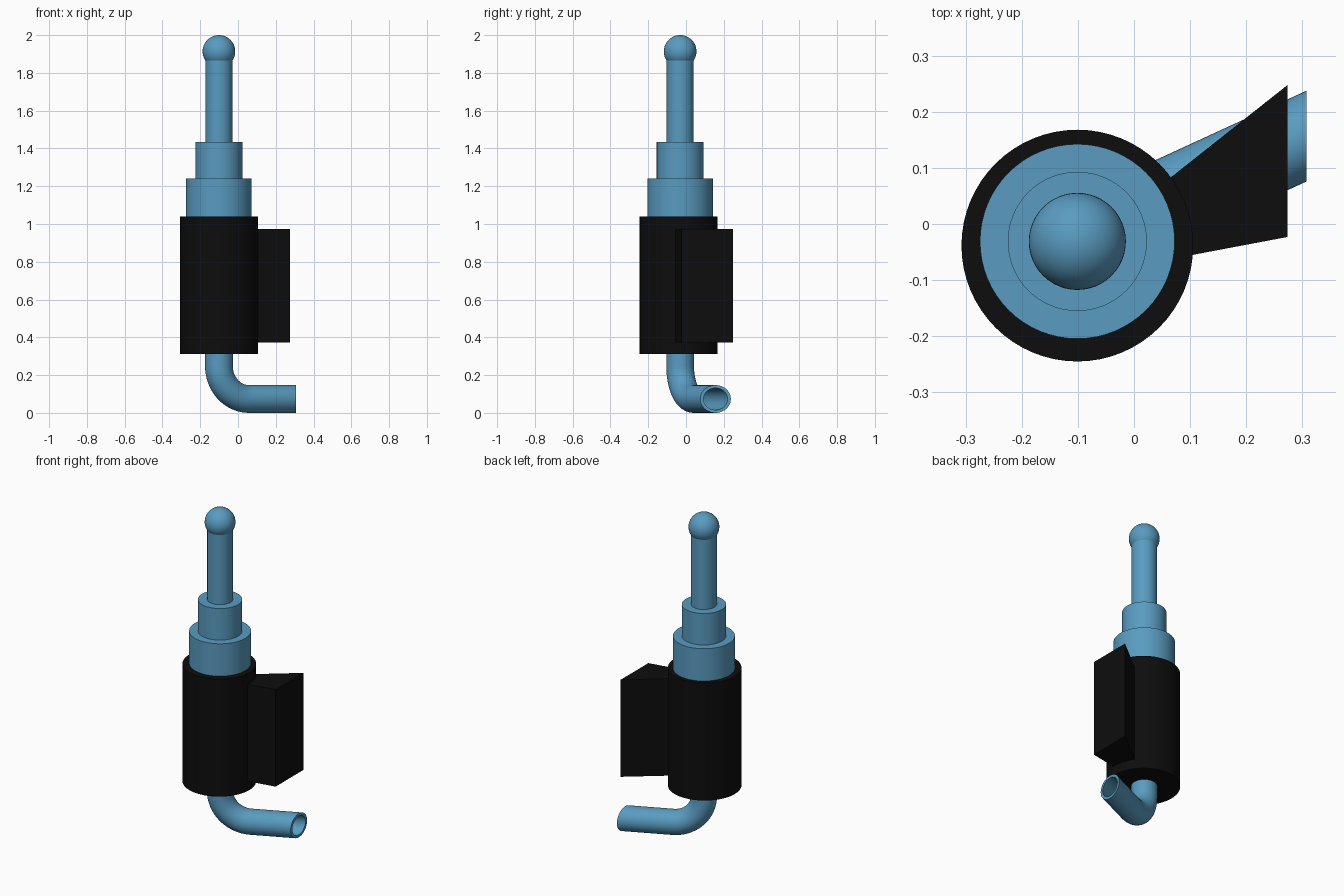
import bpy, bmesh, math
from mathutils import Vector

if "Cube" in bpy.data.objects:
    bpy.data.objects.remove(bpy.data.objects["Cube"])

AX, AY = -0.101, -0.031          # main vertical axis


def material(name, rgb):
    m = bpy.data.materials.new(name)
    m.diffuse_color = (*rgb, 1)
    m.use_nodes = True
    m.node_tree.nodes["Principled BSDF"].inputs["Base Color"].default_value = m.diffuse_color
    return m


BLUE = material("blue", (0.10, 0.33, 0.53))
BLACK = material("black", (0.004, 0.004, 0.004))


def finish(ob, name, mat, smooth=True):
    ob.name = name
    ob.data.materials.append(mat)
    if smooth:
        bpy.ops.object.select_all(action='DESELECT')
        ob.select_set(True)
        bpy.context.view_layer.objects.active = ob
        bpy.ops.object.shade_smooth_by_angle(angle=math.radians(35))


def from_bmesh(bm, name, mat, smooth=True):
    bmesh.ops.recalc_face_normals(bm, faces=bm.faces[:])
    me = bpy.data.meshes.new(name)
    bm.to_mesh(me)
    bm.free()
    ob = bpy.data.objects.new(name, me)
    bpy.context.collection.objects.link(ob)
    finish(ob, name, mat, smooth)


def cylinder(name, r, z0, z1, mat, y=AY):
    bpy.ops.mesh.primitive_cylinder_add(vertices=64, radius=r, depth=z1 - z0,
                                        location=(AX, y, (z0 + z1) / 2))
    finish(bpy.context.object, name, mat)


# Stepped body
cylinder("outer_sleeve", 0.2065, 0.313, 1.04, BLACK, y=-0.0385)
cylinder("lower_collar", 0.1735, 0.95, 1.24, BLUE)
cylinder("upper_collar", 0.124, 1.15, 1.435, BLUE)
cylinder("rod", 0.072, 1.35, 1.885, BLUE)

# Ball tip
bpy.ops.mesh.primitive_uv_sphere_add(segments=48, ring_count=24, radius=0.0865,
                                     location=(AX, AY, 1.9135))
finish(bpy.context.object, "ball_tip", BLUE)

# Flared side block, its narrow end buried in the sleeve
bm = bmesh.new()
outline = [(0.274, 0.248), (0.02, 0.047), (0.02, -0.071), (0.274, -0.023)]
base = bm.faces.new([bm.verts.new((x, y, 0.373)) for x, y in outline])
ext = bmesh.ops.extrude_face_region(bm, geom=[base])
top = [v for v in ext["geom"] if isinstance(v, bmesh.types.BMVert)]
bmesh.ops.translate(bm, verts=top, vec=(0, 0, 0.6))
from_bmesh(bm, "side_block", BLACK, smooth=False)

# Hollow elbow pipe: down, around a quarter bend, then straight out
R_OUT, R_IN, BEND, ZC, END_X = 0.0735, 0.058, 0.175, 0.0735, 0.307
out = Vector((0.407, 0.187, 0)).normalized()
side = Vector((-out.y, out.x, 0))
up = Vector((0, 0, 1))
corner = Vector((AX, AY, ZC + BEND)) + out * BEND
stations = [(Vector((AX, AY, 0.6)), 0.0)]
for i in range(17):
    a = math.pi / 2 * i / 16
    stations.append((corner - out * BEND * math.cos(a) - up * BEND * math.sin(a), a))
stations.append((Vector((AX, AY, ZC)) + out * ((END_X - AX) / out.x), math.pi / 2))

N = 48
bm = bmesh.new()


def tube(radius):
    rings = []
    for k, (p, a) in enumerate(stations):
        radial = out * math.cos(a) + up * math.sin(a)
        ring = []
        for j in range(N):
            t = 2 * math.pi * j / N
            q = p + (radial * math.cos(t) + side * math.sin(t)) * radius
            if k == len(stations) - 1:       # mouth is cut square to x
                q += out * ((END_X - q.x) / out.x)
            ring.append(bm.verts.new(q))
        rings.append(ring)
    for r0, r1 in zip(rings, rings[1:]):
        bridge(r0, r1)
    return rings


def bridge(r0, r1):
    for j in range(N):
        n = (j + 1) % N
        bm.faces.new((r0[j], r0[n], r1[n], r1[j]))


outer, inner = tube(R_OUT), tube(R_IN)
bridge(outer[0], inner[0])
bridge(outer[-1], inner[-1])
from_bmesh(bm, "elbow_pipe", BLUE)
